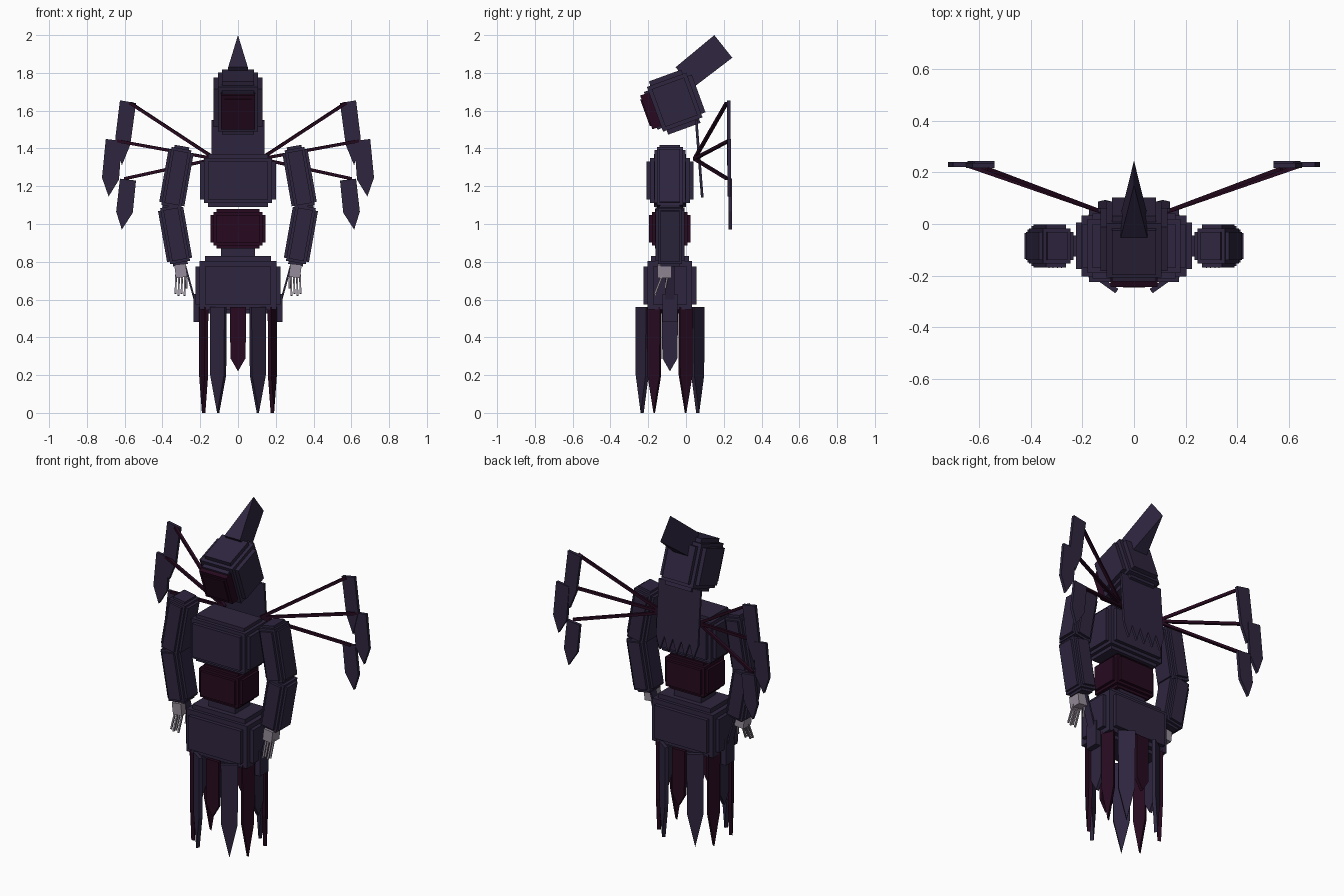
import bpy, bmesh, math
from mathutils import Matrix, Vector

if "Cube" in bpy.data.objects:
    bpy.data.objects.remove(bpy.data.objects["Cube"])


def material(name, rgb):
    m = bpy.data.materials.new(name)
    m.diffuse_color = (*rgb, 1)
    m.use_nodes = True
    m.node_tree.nodes["Principled BSDF"].inputs["Base Color"].default_value = m.diffuse_color
    return m


PURPLE = material("dark_purple", (0.028, 0.019, 0.050))
MAROON = material("dark_maroon", (0.020, 0.003, 0.014))
BONE = material("pale_bone", (0.30, 0.26, 0.32))
CY = -0.085  # body axis


def finish(name, bm, mat):
    bmesh.ops.recalc_face_normals(bm, faces=bm.faces)
    me = bpy.data.meshes.new(name)
    bm.to_mesh(me)
    bm.free()
    me.materials.append(mat)
    ob = bpy.data.objects.new(name, me)
    bpy.context.collection.objects.link(ob)
    return ob


def add_box(bm, size, mtx):
    bmesh.ops.create_cube(bm, size=1, matrix=mtx @ Matrix.Diagonal((*size, 1)))


def chunk(name, center, size, mat, step=0.02, inset=0.02, rot=None):
    """Box with a raised plate on all six sides; size is the outer size."""
    bm = bmesh.new()
    mtx = Matrix.Translation(center) @ (rot or Matrix())
    base = [s - 2 * step for s in size]
    add_box(bm, base, mtx)
    for k in range(3):
        dims = [b - 2 * inset for b in base]
        dims[k] = size[k]
        add_box(bm, dims, mtx)
    return finish(name, bm, mat)


def box(name, center, size, mat, rot=None):
    bm = bmesh.new()
    add_box(bm, size, Matrix.Translation(center) @ (rot or Matrix()))
    return finish(name, bm, mat)


def slab(name, outline, thick, mtx, mat):
    """Outline in the local xz plane, given thickness along local y."""
    bm = bmesh.new()
    a = [bm.verts.new(mtx @ Vector((x, -thick / 2, z))) for x, z in outline]
    b = [bm.verts.new(mtx @ Vector((x, thick / 2, z))) for x, z in outline]
    bm.faces.new(a)
    bm.faces.new(b[::-1])
    n = len(a)
    for i in range(n):
        bm.faces.new((a[i], b[i], b[(i + 1) % n], a[(i + 1) % n]))
    return finish(name, bm, mat)


def rod(name, p, q, wide, mat):
    p, q = Vector(p), Vector(q)
    rot = (q - p).to_track_quat('Z', 'Y').to_matrix().to_4x4()
    return box(name, (p + q) / 2, (wide, wide, (q - p).length), mat, rot)


# Torso
chunk("chest", (0, CY, 1.23), (0.40, 0.25, 0.28), PURPLE)
chunk("waist", (0, CY, 0.975), (0.29, 0.22, 0.21), MAROON, 0.016, 0.016)
box("waist_joint", (0, CY, 0.85), (0.18, 0.14, 0.08), PURPLE)
chunk("pelvis", (0, CY, 0.675), (0.45, 0.28, 0.30), PURPLE, 0.022, 0.028)
box("pelvis_top", (0, CY, 0.80), (0.35, 0.20, 0.06), PURPLE)

# Head, nodding forward
nod = Matrix.Rotation(math.radians(20), 4, 'X')
head_c = Vector((0, -0.06, 1.645))
chunk("head", head_c, (0.26, 0.27, 0.30), PURPLE, 0.024, 0.02, nod)
for i, (w, d, h) in enumerate([(0.18, 0.05, 0.19), (0.145, 0.064, 0.15)]):
    box(f"face_plate_{i}", head_c + nod @ Vector((0, -0.135, 0)), (w, d, h), MAROON, nod)

# Wedge crest on the head
bm = bmesh.new()
low = [(-0.055, 1.83), (0.035, 1.72)]
top = [bm.verts.new((0, 0.15, 2.0)), bm.verts.new((0, 0.245, 1.88))]
lf = [bm.verts.new((-0.052, y, z)) for y, z in low]
rt = [bm.verts.new((0.052, y, z)) for y, z in low]
for f in ((lf[0], lf[1], rt[1], rt[0]), (lf[0], lf[1], top[1], top[0]),
          (rt[0], rt[1], top[1], top[0]), (lf[0], rt[0], top[0]), (lf[1], rt[1], top[1])):
    bm.faces.new(f)
finish("crest", bm, PURPLE)

# Cape with a torn lower edge
teeth = 5
edge = [(-0.14 + 0.28 * i / (2 * teeth), -0.205 if i % 2 else -0.12) for i in range(2 * teeth + 1)]
slab("cape", edge + [(0.14, 0.205), (-0.14, 0.205)], 0.014,
     Matrix.Translation((0, 0.07, 1.345)) @ Matrix.Rotation(math.radians(4.5), 4, 'X'), PURPLE)


# Skirt panels around the hips
def panel(name, x, y, width, tip, shoulder, mat):
    turn = Matrix.Rotation(math.atan2(y - CY, x) + math.pi / 2, 4, 'Z')
    w = width / 2
    slab(name, [(-w, 0.56), (-w * 0.95, shoulder), (0, tip), (w * 0.95, shoulder), (w, 0.56)],
         0.02, Matrix.Translation((x, y, 0)) @ turn, mat)


for s in (-1, 1):
    for t in (-1, 1):
        panel("skirt_long_panel", s * 0.105, CY + t * 0.147, 0.095, 0, 0.2, PURPLE)
        panel("skirt_corner_panel", s * 0.182, CY + t * 0.083, 0.075, 0, 0.2, MAROON)
    panel("skirt_side_panel", s * 0.19, CY, 0.085, 0.22, 0.29, PURPLE)
    panel("skirt_middle_panel", 0, CY + s * 0.15, 0.085, 0.22, 0.29, MAROON)
    # Hip plates and slanting straps
    box("hip_plate", (s * 0.218, CY, 0.555), (0.034, 0.08, 0.15), PURPLE)
    box("hip_strap", (s * 0.255, CY, 0.69), (0.01, 0.05, 0.2), PURPLE,
        Matrix.Rotation(s * 0.27, 4, 'Y'))

    # Arms
    chunk("upper_arm", (s * 0.326, CY, 1.245), (0.135, 0.165, 0.34), PURPLE, 0.014, 0.014,
          Matrix.Rotation(-s * 0.174, 4, 'Y'))
    chunk("forearm", (s * 0.333, CY, 0.945), (0.135, 0.155, 0.33), PURPLE, 0.014, 0.014,
          Matrix.Rotation(s * 0.175, 4, 'Y'))

    # Hands and fingers
    box("hand", (s * 0.303, -0.113, 0.752), (0.06, 0.075, 0.07), BONE,
        Matrix.Rotation(s * 0.12, 4, 'Y'))
    for i in range(4):
        x = 0.28 + i * 0.016
        rod("finger", (s * x, -0.125, 0.73), (s * (x + 0.003), -0.165, 0.62 + 0.01 * (i % 2)),
            0.009, BONE)
    rod("thumb", (s * 0.275, -0.095, 0.74), (s * 0.272, -0.11, 0.66), 0.009, BONE)

    # Wing struts
    for x, y, z in ((0.57, 0.215, 1.64), (0.64, 0.225, 1.44), (0.60, 0.218, 1.24)):
        rod("wing_strut", (s * 0.12, 0.045, 1.345), (s * x, y, z), 0.016, MAROON)

    # Wing blades
    blades = ([(0.54, 1.64), (0.625, 1.655), (0.65, 1.45), (0.615, 1.31), (0.57, 1.42)],
              [(0.615, 1.44), (0.70, 1.45), (0.72, 1.245), (0.685, 1.145), (0.63, 1.235)],
              [(0.54, 1.23), (0.625, 1.24), (0.645, 1.065), (0.615, 0.97), (0.557, 1.06)])
    for i, pts in enumerate(blades):
        slab("wing_blade", [(s * x, z) for x, z in pts], 0.018,
             Matrix.Translation((0, 0.226 + 0.004 * i, 0)), PURPLE)
